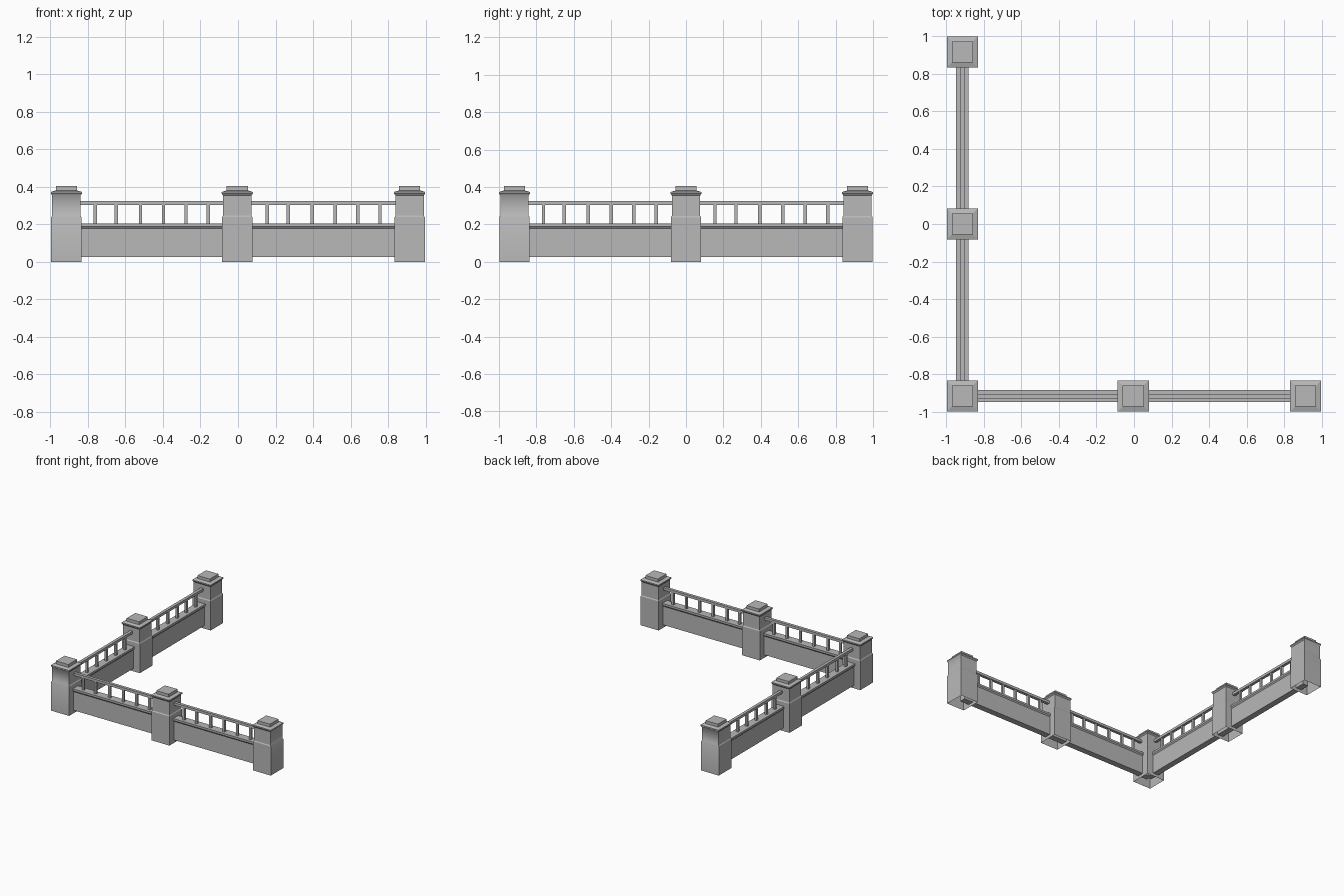
import bpy, bmesh
from mathutils import Vector

default_cube = bpy.data.objects.get("Cube")
if default_cube:
    bpy.data.objects.remove(default_cube, do_unlink=True)

stone = bpy.data.materials.new("grey stone")
stone.use_nodes = True
COLOUR = (0.48, 0.48, 0.48, 1)
stone.diffuse_color = COLOUR
stone.node_tree.nodes["Principled BSDF"].inputs["Base Color"].default_value = COLOUR

X, Y = 0.915, 0.917          # post grid
CORNER = Vector((-X, -Y, 0))


def finish(bm, name):
    mesh = bpy.data.meshes.new(name)
    bm.to_mesh(mesh)
    bm.free()
    mesh.materials.append(stone)
    obj = bpy.data.objects.new(name, mesh)
    bpy.context.collection.objects.link(obj)
    return obj


def bridge(bm, a, b):
    n = len(a)
    for i in range(n):
        j = (i + 1) % n
        bm.faces.new((a[i], a[j], b[j], b[i]))


# Post: square rings from the open base up to the cap block
POST_PROFILE = [(0.081, 0), (0.081, 0.238), (0.076, 0.246), (0.076, 0.355),
                (0.083, 0.364), (0.083, 0.373), (0.056, 0.381), (0.056, 0.405)]


def post(name, centre, soft_side=None):
    bm = bmesh.new()
    rings = []
    for r, z in POST_PROFILE:
        rings.append([bm.verts.new(centre + Vector((sx * r, sy * r, z)))
                      for sx, sy in ((-1, -1), (1, -1), (1, 1), (-1, 1))])
    for a, b in zip(rings, rings[1:]):
        bridge(bm, a, b)
    bm.faces.new(rings[-1])
    bm.normal_update()
    # the exposed end face of the shaft is softly shaded
    if soft_side:
        side = Vector(soft_side)
        for f in bm.faces:
            if f.normal.dot(side) > 0.3 and f.calc_center_median().z < 0.362:
                f.smooth = True
    return finish(bm, name)


# Bar: a cross-section of (across, z) points swept between two points
def bar(name, start, end, section):
    across = (end - start).normalized().cross(Vector((0, 0, 1)))
    bm = bmesh.new()
    a, b = [[bm.verts.new(p + across * u + Vector((0, 0, z))) for u, z in section]
            for p in (start, end)]
    bridge(bm, a, b)
    bm.faces.new(a)
    bm.faces.new(b)
    bmesh.ops.recalc_face_normals(bm, faces=bm.faces)
    return finish(bm, name)


def mirrored(half):
    return half + [(-u, z) for u, z in reversed(half)]


WALL = mirrored([(0.025, 0.025), (0.025, 0.178), (0.033, 0.188), (0.033, 0.204)])
RAIL = mirrored([(0.012, 0.303), (0.012, 0.324)])
BALUSTER = mirrored([(0.009, 0.2), (0.009, 0.306)])
SPACING = (0.155, 0.267, 0.395, 0.518, 0.638, 0.757)

# Posts
post("corner_post", CORNER, (0, -1, 0))
post("front_middle_post", Vector((-0.004, -Y, 0)))
post("front_end_post", Vector((X, -Y, 0)), (1, 0, 0))
post("side_middle_post", Vector((-X, 0, 0)))
post("side_end_post", Vector((-X, Y, 0)), (0, 1, 0))

# Two wings, each with two bays of wall, rail and balusters
for wing, along, length in (("front", Vector((1, 0, 0)), X), ("side", Vector((0, 1, 0)), Y)):
    for bay in range(2):
        start = CORNER + along * length * bay
        end = start + along * length
        bar(f"{wing}_wall_{bay + 1}", start, end, WALL)
        bar(f"{wing}_rail_{bay + 1}", start, end, RAIL)
        for i, d in enumerate(SPACING):
            middle = start + along * d
            bar(f"{wing}_baluster_{bay + 1}_{i + 1}",
                middle - along * 0.009, middle + along * 0.009, BALUSTER)
